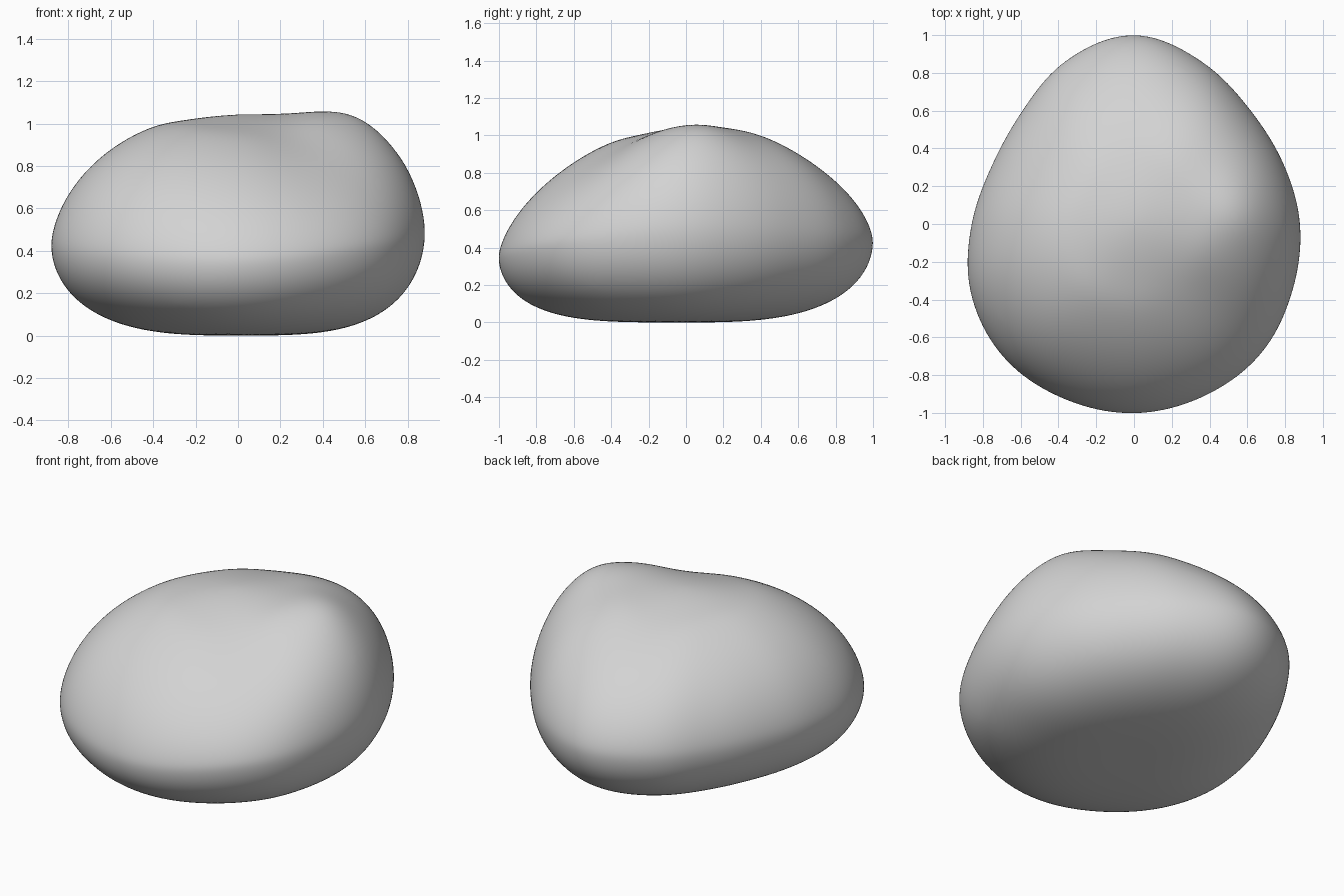
import bpy, bmesh, math

cube = bpy.data.objects.get("Cube")
if cube:
    bpy.data.objects.remove(cube, do_unlink=True)

# Stone shape, sampled counter-clockwise from +x
OUTLINE = [.882, .855, .865, .935, 1.005, .94, .842, .815,
           .862, .94, .99, 1.0, 1.005, .987, .963, .912]
RIM_HEIGHT = [.49, .47, .43, .43, .44, .39, .35, .42]
TOP_FULLNESS = [4.0, 3.4, 1.8, 2.0, 2.25, 2.2, 1.75, 1.75]
TOP_POWER = [.58, .58, .6, .6, .6, .6, .64, .62]
BASE_FULLNESS = [3.5, 3.2, 3.1, 3.0, 3.0, 3.4, 4.0, 3.6]
CROWN = 1.053


def around(samples, angle):
    """Smooth periodic interpolation of samples spread over a full turn."""
    n = len(samples)
    s = (angle / math.tau) % 1 * n
    i, f = int(s), s - int(s)
    a, b, c, d = (samples[(i + k) % n] for k in (-1, 0, 1, 2))
    return b + f / 2 * (c - a + f * (2 * a - 5 * b + 4 * c - d
                                     + f * (3 * (b - c) + d - a)))


def shape_point(co):
    """Move a point of the unit sphere onto the stone."""
    angle = math.atan2(co.y, co.x)
    rho = min(1, math.hypot(co.x, co.y))
    radius = around(OUTLINE, angle) * rho
    x, y = radius * math.cos(angle), radius * math.sin(angle)
    rim = around(RIM_HEIGHT, angle)
    if co.z >= 0:
        dome = (1 - rho ** around(TOP_FULLNESS, angle)) ** around(TOP_POWER, angle)
        # low shoulder bump on one side of the crown
        bump = .045 * math.exp(-((x - .56) ** 2 + (y - .08) ** 2) / .04)
        z = rim + (CROWN - rim) * dome + bump * dome
    else:
        z = rim * (1 - (1 - rho ** around(BASE_FULLNESS, angle)) ** .5)
    return x, y, z


def relax(verts, rounds):
    for _ in range(rounds):
        bmesh.ops.smooth_vert(bm, verts=verts, factor=.5, use_axis_x=True,
                              use_axis_y=True, use_axis_z=True)


bm = bmesh.new()
bmesh.ops.create_icosphere(bm, subdivisions=6, radius=1)
crown = [v for v in bm.verts if v.co.z > 0 and math.hypot(v.co.x, v.co.y) < .4]
for v in bm.verts:
    v.co = shape_point(v.co)
# Blend the crown, then soften the rim slightly
relax(crown, 60)
relax(bm.verts, 10)
for f in bm.faces:
    f.smooth = True

mesh = bpy.data.meshes.new("stone")
bm.to_mesh(mesh)
bm.free()
stone = bpy.data.objects.new("stone", mesh)
bpy.context.collection.objects.link(stone)

# Plain grey material
grey = bpy.data.materials.new("stone_grey")
grey.use_nodes = True
color = (.65, .65, .65, 1)
grey.diffuse_color = color
bsdf = next(n for n in grey.node_tree.nodes if n.type == 'BSDF_PRINCIPLED')
bsdf.inputs["Base Color"].default_value = color
mesh.materials.append(grey)
